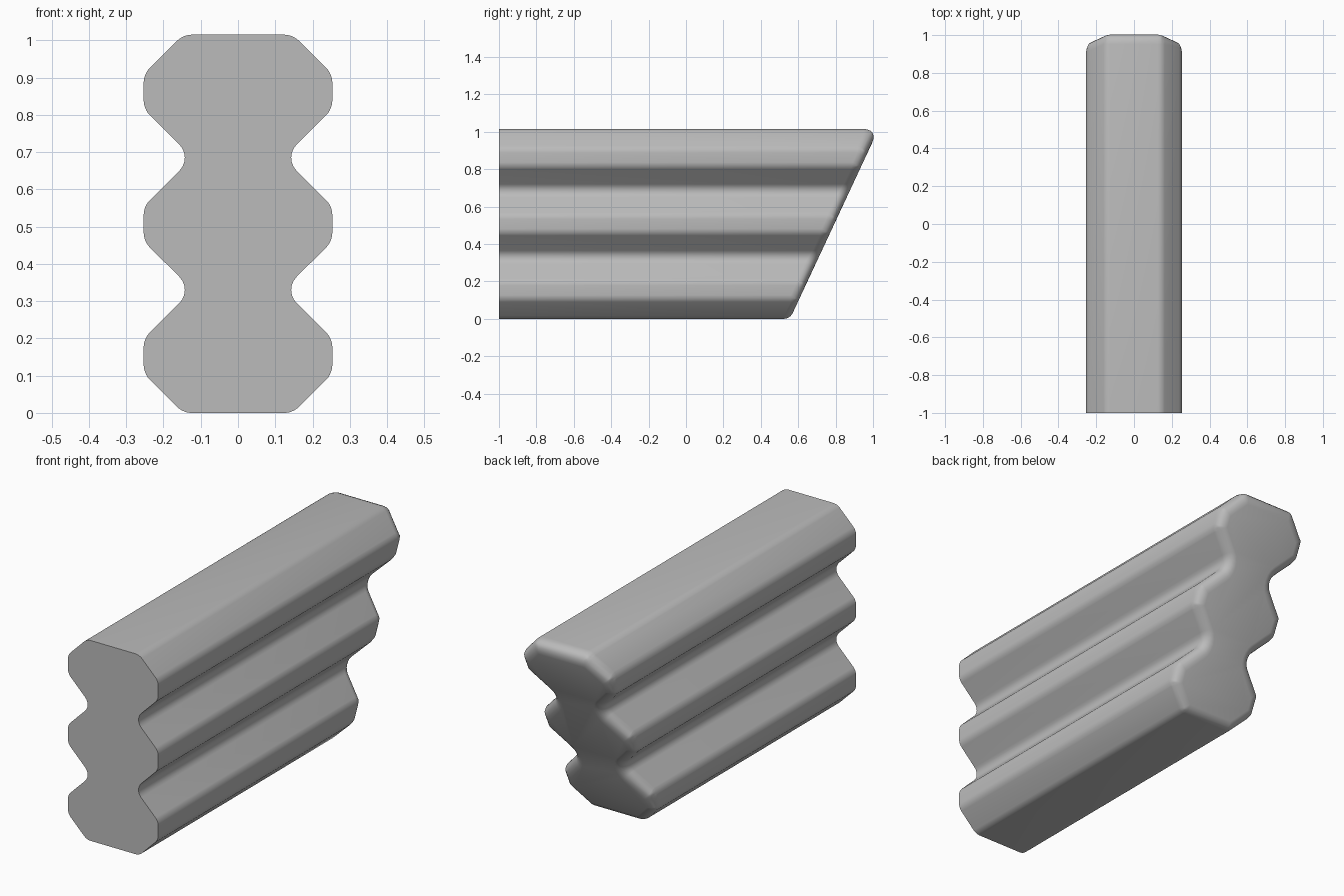
import bpy, bmesh, math

cube = bpy.data.objects.get("Cube")
if cube:
    bpy.data.objects.remove(cube, do_unlink=True)

HEIGHT, FRONT, RADIUS = 1.015, -1.0, 0.05
PITCH, LOBE_X, NOTCH_X, FLAT = 0.355, 0.253, 0.122, 0.047


def back_y(z):
    """Slanted back end."""
    return 0.556 + 0.467 * z


# Right half of the three-lobed cross-section, bottom to top
mid = HEIGHT / 2
half = []
for i in (-1, 0, 1):
    c = mid + i * PITCH
    half += [(LOBE_X, c - FLAT), (LOBE_X, c + FLAT)]
    if i < 1:
        half.append((NOTCH_X, c + PITCH / 2))
half = [(0.147, 0)] + half + [(0.147, HEIGHT)]
outline = half + [(-x, z) for x, z in reversed(half)]

# Prism with a square front and a slanted back
bm = bmesh.new()
front = [bm.verts.new((x, FRONT, z)) for x, z in outline]
back = [bm.verts.new((x, back_y(z), z)) for x, z in outline]
bm.faces.new(front)
bm.faces.new(back[::-1])
n = len(outline)
for i in range(n):
    j = (i + 1) % n
    bm.faces.new((front[j], front[i], back[i], back[j]))
bmesh.ops.recalc_face_normals(bm, faces=bm.faces)

# Fillet the notches first
notches = [e for e in bm.edges if len(e.link_faces) == 2 and not e.is_convex]
bmesh.ops.bevel(bm, geom=notches, offset=RADIUS, offset_type='OFFSET',
                segments=6, profile=0.5, affect='EDGES')

# Weight the outer edges so that every one rounds to the same radius
LARGEST = 0.1
weight = bm.edges.layers.float.new("bevel_weight_edge")
for e in bm.edges:
    at_front = all(v.co.y < FRONT + 0.001 for v in e.verts)
    if e.is_convex and not at_front and e.calc_face_angle() > 0.5:
        e[weight] = RADIUS * math.tan(e.calc_face_angle() / 2) / LARGEST

mesh = bpy.data.meshes.new("ribbed_bar")
bm.to_mesh(mesh)
bm.free()
bar = bpy.data.objects.new("ribbed_bar", mesh)
bpy.context.collection.objects.link(bar)

# Rounded edges
bevel = bar.modifiers.new("rounded_edges", 'BEVEL')
bevel.limit_method = 'WEIGHT'
bevel.offset_type = 'OFFSET'
bevel.width = LARGEST
bevel.segments = 6
bevel.use_clamp_overlap = False

# Plain grey material
grey = bpy.data.materials.new("plain_grey")
grey.use_nodes = True
colour = (0.5, 0.5, 0.5, 1)
grey.diffuse_color = colour
grey.node_tree.nodes["Principled BSDF"].inputs["Base Color"].default_value = colour
mesh.materials.append(grey)

bpy.ops.object.select_all(action='DESELECT')
bar.select_set(True)
bpy.context.view_layer.objects.active = bar
bpy.ops.object.modifier_apply(modifier=bevel.name)
bpy.ops.object.shade_smooth_by_angle(angle=math.radians(35))
